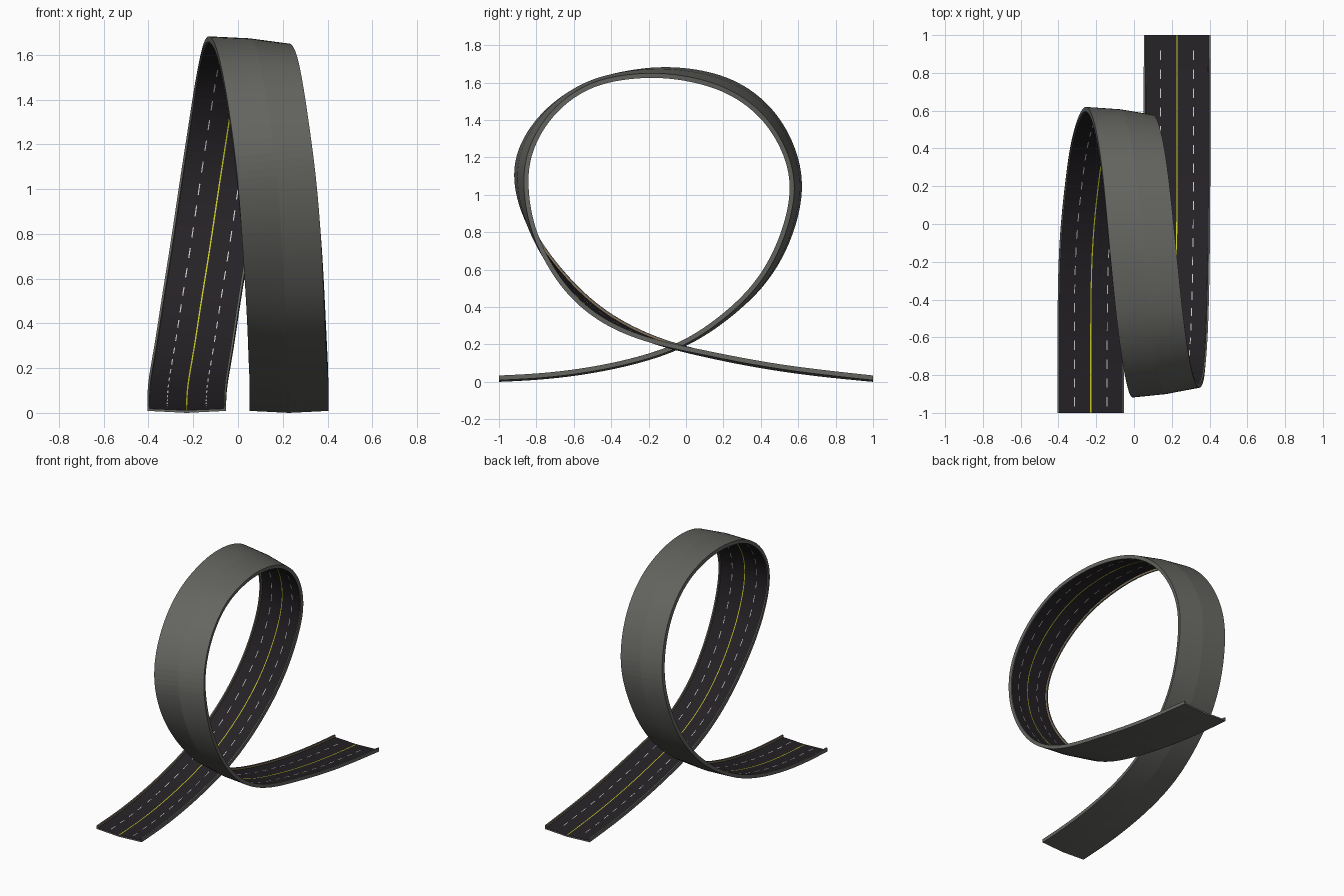
import bpy, bmesh, math
from mathutils import Vector

if "Cube" in bpy.data.objects:
    bpy.data.objects.remove(bpy.data.objects["Cube"])

# Centre line of the underside: x, y, z, bank angle in degrees
PATH = [
    (-.229, -1.0, .000, 0), (-.229, -.80, .009, 0), (-.229, -.60, .030, 0),
    (-.228, -.40, .064, 0), (-.224, -.20, .113, 0), (-.212, 0, .186, 0),
    (-.190, .20, .312, 2), (-.163, .40, .492, 4), (-.125, .54, .725, 6),
    (-.082, .618, 1.02, 6.5), (-.048, .578, 1.24, 7.5), (-.015, .445, 1.46, 9),
    (.015, .22, 1.615, 9), (.044, -.09, 1.678, 6), (.068, -.34, 1.66, 3),
    (.090, -.55, 1.605, 2), (.121, -.76, 1.45, 5), (.152, -.890, 1.24, 9),
    (.174, -.908, 1.06, 9), (.194, -.838, .79, 1), (.208, -.658, .51, -7),
    (.217, -.45, .325, -7), (.223, -.20, .208, -3), (.227, 0, .155, 0),
    (.228, .25, .100, 1), (.228, .50, .056, 1), (.228, .75, .024, 1),
    (.228, 1.0, .000, 0)]


def catmull(p, q, r, s, t):
    return .5 * (2 * q + (r - p) * t + (2 * p - 5 * q + 4 * r - s) * t * t
                 + (3 * q - p - 3 * r + s) * t ** 3)


def resample(pts, n):
    d = [0]
    for a, b in zip(pts, pts[1:]):
        d.append(d[-1] + (b - a).to_3d().length)
    out, j = [], 0
    for i in range(n + 1):
        s = d[-1] * i / n
        while j < len(pts) - 2 and d[j + 1] < s:
            j += 1
        out.append(pts[j].lerp(pts[j + 1], (s - d[j]) / (d[j + 1] - d[j])))
    return out, d[-1]


# Smooth, evenly spaced track frames
ctrl = [Vector(p) for p in PATH]
ctrl = [2 * ctrl[0] - ctrl[1]] + ctrl + [2 * ctrl[-1] - ctrl[-2]]
dense = [catmull(*ctrl[i:i + 4], t / 20) for i in range(len(ctrl) - 3) for t in range(20)]
dense.append(ctrl[-2].copy())
N = 400
pts, length = resample(dense, N)
for _ in range(80):
    pts = [pts[0]] + [(pts[i - 1] + 2 * pts[i] + pts[i + 1]) / 4 for i in range(1, N)] + [pts[-1]]
pts, length = resample(pts, N)

frames = []
for i, p in enumerate(pts):
    tangent = (pts[min(i + 1, N)] - pts[max(i - 1, 0)]).to_3d().normalized()
    x = Vector((1, 0, 0))
    side = (x - tangent * tangent.dot(x)).normalized()
    if i in (0, N):
        side, tangent = x, Vector((0, 1, 0))
    up = side.cross(tangent)
    a = math.radians(p[3])
    frames.append((p.to_3d(), side * math.cos(a) + up * math.sin(a),
                   up * math.cos(a) - side * math.sin(a)))


def material(name, rgb):
    m = bpy.data.materials.new(name)
    m.diffuse_color = (*rgb, 1)
    m.use_nodes = True
    m.node_tree.nodes["Principled BSDF"].inputs["Base Color"].default_value = m.diffuse_color
    return m


def sweep(name, profile, mats, ranges, closed=False, face_mat=None):
    """Sweep a (side, up) profile along one or more frame ranges."""
    bm = bmesh.new()
    k = len(profile)
    for a, b, step in ranges:
        idx = list(range(a, b, step)) + [b]
        rows = [[bm.verts.new(frames[i][0] + frames[i][1] * u + frames[i][2] * v)
                 for u, v in profile] for i in idx]
        for r, s in zip(rows, rows[1:]):
            for j in range(k if closed else k - 1):
                f = bm.faces.new((r[j], r[(j + 1) % k], s[(j + 1) % k], s[j]))
                if face_mat:
                    f.material_index = face_mat[j]
        if closed:
            bm.faces.new(rows[0])
            bm.faces.new(rows[-1])
    if closed:
        bmesh.ops.recalc_face_normals(bm, faces=bm.faces)
    me = bpy.data.meshes.new(name)
    bm.to_mesh(me)
    bm.free()
    ob = bpy.data.objects.new(name, me)
    bpy.context.collection.objects.link(ob)
    for m in mats:
        me.materials.append(m)
    return ob


concrete = material("concrete", (.13, .13, .12))
asphalt = material("asphalt", (.019, .016, .019))
white = material("white_paint", (.8, .8, .8))
yellow = material("yellow_paint", (.6, .6, .02))
orange = material("orange_paint", (.45, .22, .05))

# Road slab with shallow V underside and raised kerbs
W, K = .176, .166
slab = [(-W, .009), (0, 0), (W, .009), (W, .034), (K, .034),
        (K, .019), (0, .012), (-K, .019), (-K, .034), (-W, .034)]
road = sweep("road_loop", slab, [concrete, asphalt], [(0, N, 2)], True,
             [0, 0, 0, 0, 0, 1, 1, 0, 0, 0])
bpy.context.view_layer.objects.active = road
road.select_set(True)
bpy.ops.object.shade_smooth_by_angle(angle=math.radians(3.5))


def strip(centre, half):
    return [(u, .0128 + abs(u) * .0424) for u in (centre + half, centre - half)]


# Painted markings
sweep("centre_line", strip(0, .003), [yellow], [(0, N, 2)])
period = round(.108 / length * N)
dashes = [(i, i + period * 4 // 7, 1) for i in range(2, N - period, period)]
for s, label in ((-1, "left"), (1, "right")):
    sweep(label + "_lane_dashes", strip(s * .087, .0025), [white], dashes)
    # Thin stripe on the inner kerb face
    stripe = [(s * (K - .0006), .023), (s * (K - .0006), .026)][::s]
    sweep(label + "_kerb_stripe", stripe, [orange], [(0, N, 2)])
